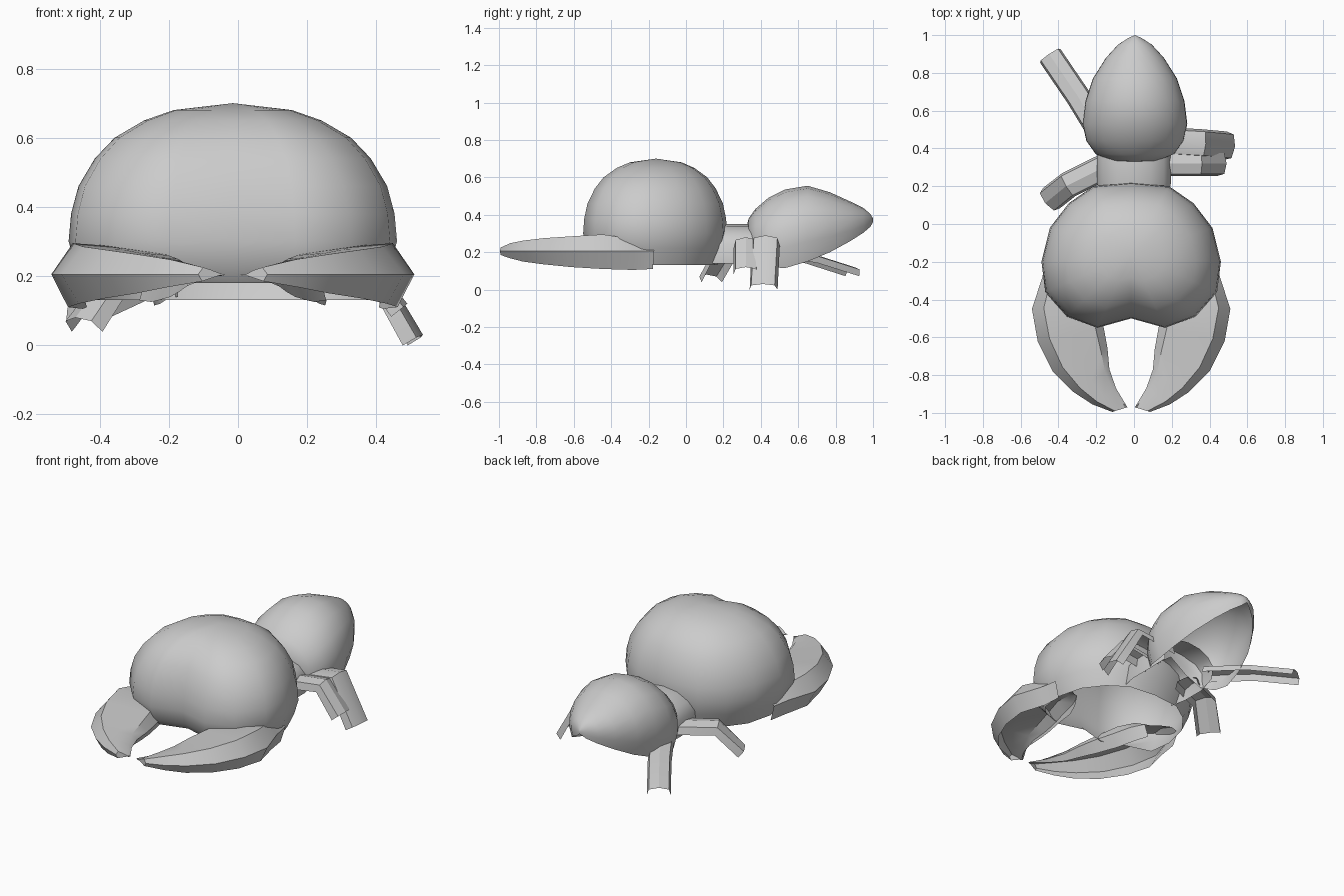
import bpy
import math
from mathutils import Vector

if "Cube" in bpy.data.objects:
    bpy.data.objects.remove(bpy.data.objects["Cube"])

grey = bpy.data.materials.new("shell_grey")
grey.use_nodes = True
grey.diffuse_color = (0.6, 0.6, 0.6, 1)
grey.node_tree.nodes["Principled BSDF"].inputs["Base Color"].default_value = (0.6, 0.6, 0.6, 1)

CENTRE = -0.015


def loft(name, rows, closed=False, cap=False, smooth=40):
    """Skin a list of equally long point rows into one open shell."""
    n = len(rows[0])
    verts = [p for row in rows for p in row]
    faces = []
    for r in range(len(rows) - 1):
        for i in range(n if closed else n - 1):
            j = (i + 1) % n
            faces.append((r * n + i, r * n + j, (r + 1) * n + j, (r + 1) * n + i))
    if cap:
        faces.append(tuple((len(rows) - 1) * n + i for i in range(n)))
    mesh = bpy.data.meshes.new(name)
    mesh.from_pydata(verts, [], faces)
    mesh.materials.append(grey)
    obj = bpy.data.objects.new(name, mesh)
    bpy.context.collection.objects.link(obj)
    bpy.ops.object.select_all(action='DESELECT')
    obj.select_set(True)
    bpy.context.view_layer.objects.active = obj
    bpy.ops.object.mode_set(mode='EDIT')
    bpy.ops.mesh.select_all(action='SELECT')
    bpy.ops.mesh.remove_doubles(threshold=0.001)
    bpy.ops.mesh.normals_make_consistent(inside=False)
    bpy.ops.object.mode_set(mode='OBJECT')
    bpy.ops.object.shade_smooth_by_angle(angle=math.radians(smooth))
    return obj


# Head: heart-shaped outline shrinking up to the crown, open underneath
half = [(0, 0.22), (0.2, 0.2), (0.33, 0.11), (0.43, -0.02), (0.475, -0.2),
        (0.455, -0.36), (0.34, -0.49), (0.18, -0.55), (0, -0.5)]
outline = half + [(-x, y) for x, y in half[-2:0:-1]]
mid_y = -0.16
rows = []
for z, s in [(0.13, 0.86), (0.22, 0.95), (0.3, 1), (0.38, 0.985), (0.46, 0.94),
             (0.54, 0.84), (0.6, 0.72), (0.65, 0.54), (0.68, 0.36), (0.7, 0)]:
    row = []
    for x, y in outline:
        lift = 0.05 if z < 0.2 and y < -0.4 else 0
        row.append((CENTRE + x * s, mid_y + (y - mid_y) * s, z + lift))
    rows.append(row)
loft("head", rows, closed=True, smooth=60)


# Arched shell along y: each station is y, half width, top and rim height
def arch(name, stations, drop, steps=12, lean=0.0):
    rows = []
    for y, w, top, rim in stations:
        base = rim + (top - rim) * 0.38
        row = []
        for k in range(steps + 1):
            a = math.radians(-drop + (180 + 2 * drop) * k / steps)
            s = math.sin(a)
            if s > 0:
                z = base + (top - base) * s
            else:
                z = base + (base - rim) * s / math.sin(math.radians(drop))
            row.append((lean + w * math.cos(a), y, z))
        rows.append(row)
    return loft(name, rows, smooth=60)


arch("abdomen", [(0.33, 0, 0.36, 0.3), (0.335, 0.12, 0.38, 0.22), (0.37, 0.21, 0.43, 0.15),
                 (0.44, 0.26, 0.49, 0.12), (0.53, 0.28, 0.535, 0.115), (0.65, 0.265, 0.555, 0.15),
                 (0.77, 0.225, 0.52, 0.2), (0.88, 0.155, 0.47, 0.26), (0.95, 0.09, 0.435, 0.305),
                 (0.985, 0.035, 0.405, 0.335), (1.0, 0, 0.38, 0.36)], drop=28, lean=0.005)

arch("thorax", [(0.12, 0.18, 0.33, 0.14), (0.22, 0.2, 0.35, 0.14),
                (0.36, 0.2, 0.35, 0.14), (0.48, 0.18, 0.33, 0.16)], drop=15, steps=8)

# Mandibles: y of inner and outer edge, their x, then top and bottom height
stations = [(-0.22, 0.25, -0.17, 0.45, 0.23, 0.11), (-0.3, 0.21, -0.28, 0.47, 0.27, 0.105),
            (-0.42, 0.18, -0.45, 0.525, 0.295, 0.11), (-0.55, 0.145, -0.62, 0.495, 0.285, 0.12),
            (-0.66, 0.125, -0.78, 0.415, 0.275, 0.135), (-0.77, 0.115, -0.89, 0.305, 0.262, 0.15),
            (-0.87, 0.08, -0.955, 0.205, 0.248, 0.168), (-0.97, 0.02, -0.995, 0.1, 0.225, 0.185)]
for side, name in ((1, "left_mandible"), (-1, "right_mandible")):
    rows = []
    for yi, xi, yo, xo, top, low in stations:
        mid = 0.205
        section = [(0.1, low + 0.02), (0, mid), (0.12, top - 0.025), (0.5, top - 0.008),
                   (0.82, top), (1, mid), (0.86, low)]
        rows.append([(CENTRE + side * (xi + (xo - xi) * t), yi + (yo - yi) * t, z)
                     for t, z in section])
    loft(name, rows, cap=True)


# Legs: three-sided channels, open below, bending at the knee
def leg(name, path, width, depth):
    pts = [Vector(p) for p in path]
    rows = []
    for i, p in enumerate(pts):
        d = (pts[min(i + 1, len(pts) - 1)] - pts[max(i - 1, 0)]).normalized()
        across = d.cross(Vector((0, 0, 1))).normalized()
        up = across.cross(d).normalized()
        rows.append([p + across * (width * u) + up * (depth * v)
                     for u, v in ((-0.5, -1), (-0.42, -0.25), (0, 0), (0.42, -0.25), (0.5, -1))])
    loft(name, rows, smooth=25)


leg("left_front_leg", [(0.12, 0.32, 0.25), (0.36, 0.32, 0.28), (0.49, 0.32, 0.12)], 0.13, 0.06)
leg("left_middle_leg", [(0.12, 0.44, 0.25), (0.38, 0.425, 0.29), (0.535, 0.41, 0.03)], 0.15, 0.06)
leg("right_front_leg", [(-0.12, 0.32, 0.22), (-0.36, 0.2, 0.23), (-0.47, 0.11, 0.08)], 0.14, 0.06)
leg("right_rear_leg", [(-0.16, 0.45, 0.23), (-0.3, 0.68, 0.19), (-0.45, 0.9, 0.12)], 0.13, 0.05)
